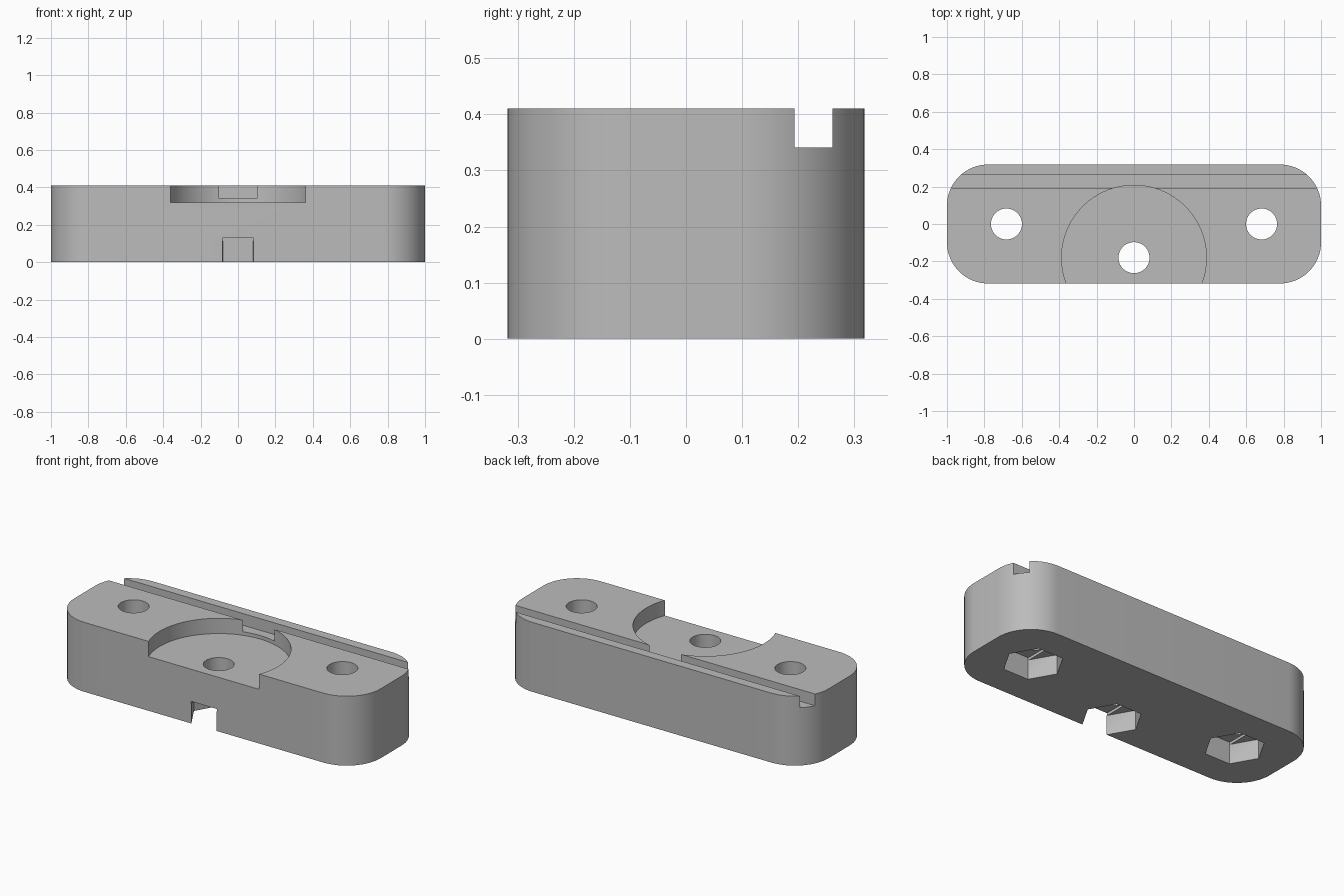
import bpy
import bmesh
from math import cos, sin, pi, radians

HX, HY, H = 1.0, 0.318, 0.41      # half length, half depth, height
CORNER = 0.22
HOLE_R = 0.084
HEX_R = 0.162
HOLES = [(-0.682, 0.0), (0.0, -0.18), (0.682, 0.0)]

cube = bpy.data.objects.get("Cube")
if cube:
    bpy.data.objects.remove(cube, do_unlink=True)

grey = bpy.data.materials.new("light grey")
grey.use_nodes = True
grey.diffuse_color = (0.5, 0.5, 0.5, 1)
grey.node_tree.nodes["Principled BSDF"].inputs["Base Color"].default_value = (0.5, 0.5, 0.5, 1)


def prism(name, outline, z0, z1):
    """Extrude a closed outline from z0 up to z1."""
    bm = bmesh.new()
    base = bm.faces.new([bm.verts.new((x, y, z0)) for x, y in outline])
    top = bmesh.ops.extrude_face_region(bm, geom=[base])["geom"]
    verts = [v for v in top if isinstance(v, bmesh.types.BMVert)]
    bmesh.ops.translate(bm, verts=verts, vec=(0, 0, z1 - z0))
    bmesh.ops.recalc_face_normals(bm, faces=bm.faces)
    mesh = bpy.data.meshes.new(name)
    bm.to_mesh(mesh)
    bm.free()
    mesh.materials.append(grey)
    ob = bpy.data.objects.new(name, mesh)
    bpy.context.collection.objects.link(ob)
    return ob


def ring(cx, cy, r, n):
    return [(cx + r * cos(2 * pi * i / n), cy + r * sin(2 * pi * i / n)) for i in range(n)]


def rect(x0, x1, y0, y1):
    return [(x0, y0), (x1, y0), (x1, y1), (x0, y1)]


def rounded_rect(hx, hy, r, steps):
    points = []
    for q, (sx, sy) in enumerate([(1, 1), (-1, 1), (-1, -1), (1, -1)]):
        for i in range(steps + 1):
            a = (q + i / steps) * pi / 2
            points.append((sx * (hx - r) + r * cos(a), sy * (hy - r) + r * sin(a)))
    return points


def cut(target, cutter):
    """Subtract the cutter and discard it."""
    mod = target.modifiers.new("cut", 'BOOLEAN')
    mod.operation = 'DIFFERENCE'
    mod.solver = 'EXACT'
    mod.object = cutter
    bpy.context.view_layer.objects.active = target
    bpy.ops.object.modifier_apply(modifier=mod.name)
    bpy.data.objects.remove(cutter, do_unlink=True)


# Block with rounded upright corners
block = prism("mounting_block", rounded_rect(HX, HY, CORNER, 16), 0, H)

# Round recess open to the front, and the long groove near the back
cut(block, prism("recess_cutter", ring(0, -0.18, 0.387, 96), 0.32, H + 0.1))
cut(block, prism("groove_cutter", rect(-1.2, 1.2, 0.193, 0.261), 0.341, H + 0.1))

# Through holes with hexagonal nut pockets and a shallow bridging slot
for x, y in HOLES:
    cut(block, prism("nut_cutter", ring(x, y, HEX_R, 6), -0.1, 0.115))
    cut(block, prism("slot_cutter", rect(x - HOLE_R, x + HOLE_R, y - 0.141, y + 0.141), 0.1148, 0.13))
    cut(block, prism("hole_cutter", ring(x, y, HOLE_R - 0.001, 48), -0.1, H + 0.1))

bpy.ops.object.select_all(action='DESELECT')
block.select_set(True)
bpy.context.view_layer.objects.active = block
bpy.ops.object.shade_smooth_by_angle(angle=radians(30))
